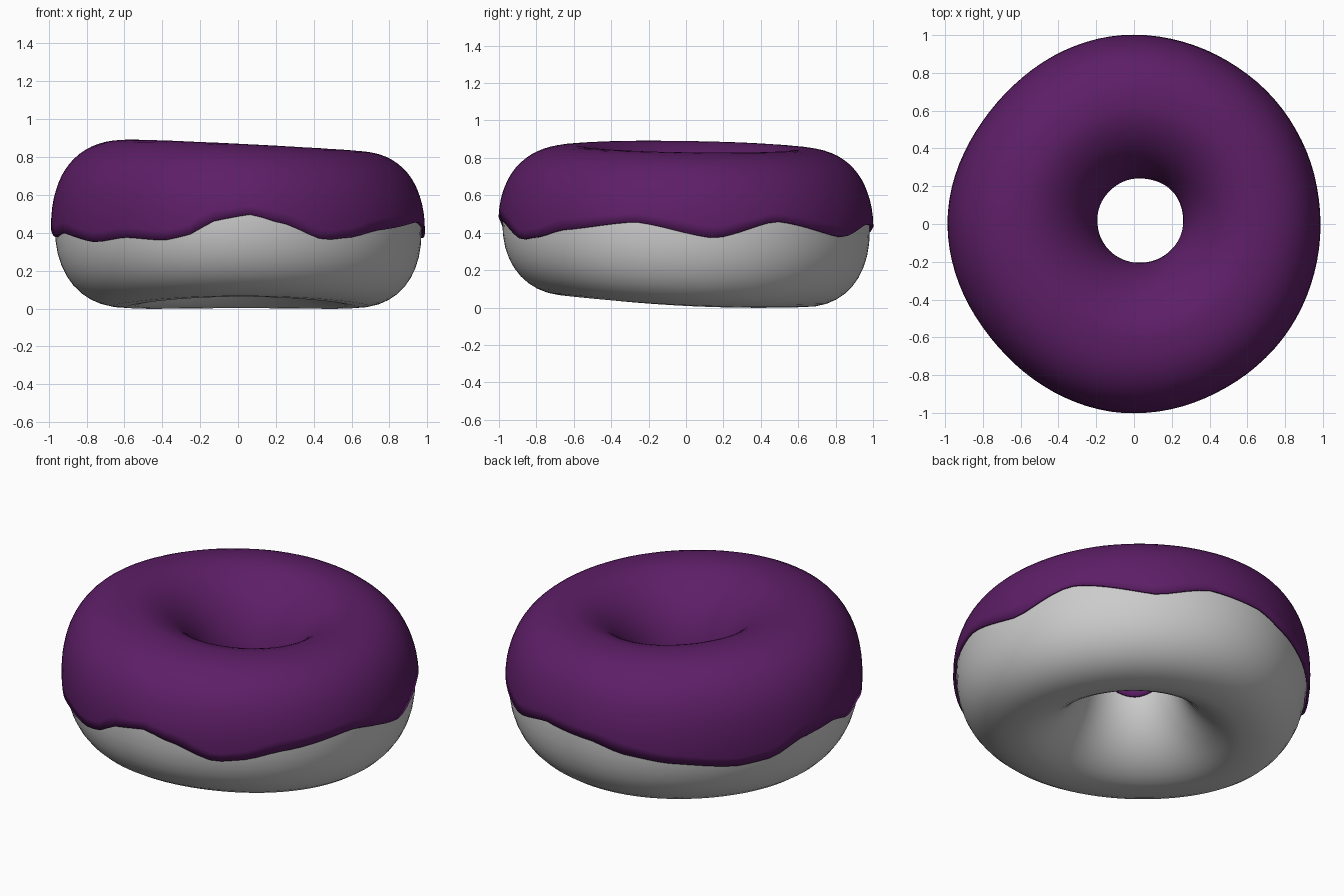
import bpy, bmesh
from math import sin, cos, asin, pi, radians, degrees, copysign

if "Cube" in bpy.data.objects:
    bpy.data.objects.remove(bpy.data.objects["Cube"])

SEG = 96
OUTER, INNER = 2.3, 1.8      # how squared the section is outside / in the hole

# Lower edge of the icing on the outside: (angle in degrees, height)
DRIPS = [(-180, .42), (-170, .375), (-162, .40), (-142, .35), (-128, .375),
         (-114, .36), (-107, .38), (-96, .47), (-86, .497), (-77, .455),
         (-62, .362), (-53, .375), (-41, .415), (-16, .457), (9, .37),
         (29, .46), (57, .375), (75, .445), (93, .43), (106, .38), (121, .345),
         (143, .305), (154, .32), (166, .40), (180, .42)]


def power(v, e):
    return copysign(abs(v) ** e, v)


def drip_height(a):
    d = (degrees(a) + 180) % 360 - 180
    for (d0, z0), (d1, z1) in zip(DRIPS, DRIPS[1:]):
        if d0 <= d <= d1:
            f = (d - d0) / (d1 - d0)
            f = .5 * f + .5 * f * f * (3 - 2 * f)
            return z0 + (z1 - z0) * f


def section(a):
    """Middle height and half height of the ring, which is slightly tilted."""
    top = .86 + .032 * cos(a + radians(162))
    bottom = .018 - .03 * sin(a) - .012 * cos(2 * a) + .002
    return (top + bottom) / 2, (top - bottom) / 2


def ring_point(a, t, grow):
    """Point on the uneven ring: a runs round the ring, t round its section."""
    zc, h = section(a)
    e = 2 / (OUTER if cos(t) > 0 else INNER)
    c, s = power(cos(t), e), power(sin(t), e)
    f = (1 + (.37 + grow) / .378 * c) / 2     # 1 = outside, 0 = hole
    dent = 1 - .022 * sin(2 * a) ** 2 * (.5 - .7 * cos(a))
    x = .983 * dent * f * cos(a) + (1 - f) * (.232 * cos(a) + .033)
    y = .997 * dent * f * sin(a) + (1 - f) * (.228 * sin(a) + .018)
    return x, y, zc + (h + (grow - .008 if s > 0 else 0)) * s


def make_object(name, rows, closed):
    bm = bmesh.new()
    grid = [[bm.verts.new(p) for p in row] for row in rows]
    n = len(grid[0])
    for i in range(len(grid)):
        nxt = grid[(i + 1) % len(grid)]
        for j in range(n if closed else n - 1):
            k = (j + 1) % n
            bm.faces.new((grid[i][j], nxt[j], nxt[k], grid[i][k]))
    for f in bm.faces:
        f.smooth = True
    me = bpy.data.meshes.new(name)
    bm.to_mesh(me)
    bm.free()
    ob = bpy.data.objects.new(name, me)
    bpy.context.collection.objects.link(ob)
    return ob


# Dough ring
angles = [2 * pi * i / SEG for i in range(SEG)]
make_object("dough", [[ring_point(a, 2 * pi * j / 40, -.006) for j in range(40)]
                      for a in angles], True)

# Icing shell with a wavy, slightly swollen edge
N = 32
rows = []
for a in angles:
    zc, h = section(a)
    inner = .435 + .03 * cos(3 * (a - radians(285)))
    t0 = asin(power((drip_height(a) - zc) / h, OUTER / 2))
    t1 = pi - asin(power((inner - zc) / h, INNER / 2))
    row = []
    for j in range(N + 1):
        s = j / N
        swell = .005 * max(0, 1 - min(s, 1 - s) / .12)
        row.append(ring_point(a, t0 + (t1 - t0) * s, .008 + swell))
    rows.append(row)
icing = make_object("icing", rows, False)
shell = icing.modifiers.new("shell", 'SOLIDIFY')
shell.thickness = .013
shell.offset = -1

purple = bpy.data.materials.new("purple_icing")
purple.diffuse_color = (.11, .013, .135, 1)
purple.use_nodes = True
purple.node_tree.nodes["Principled BSDF"].inputs["Base Color"].default_value = purple.diffuse_color
icing.data.materials.append(purple)
